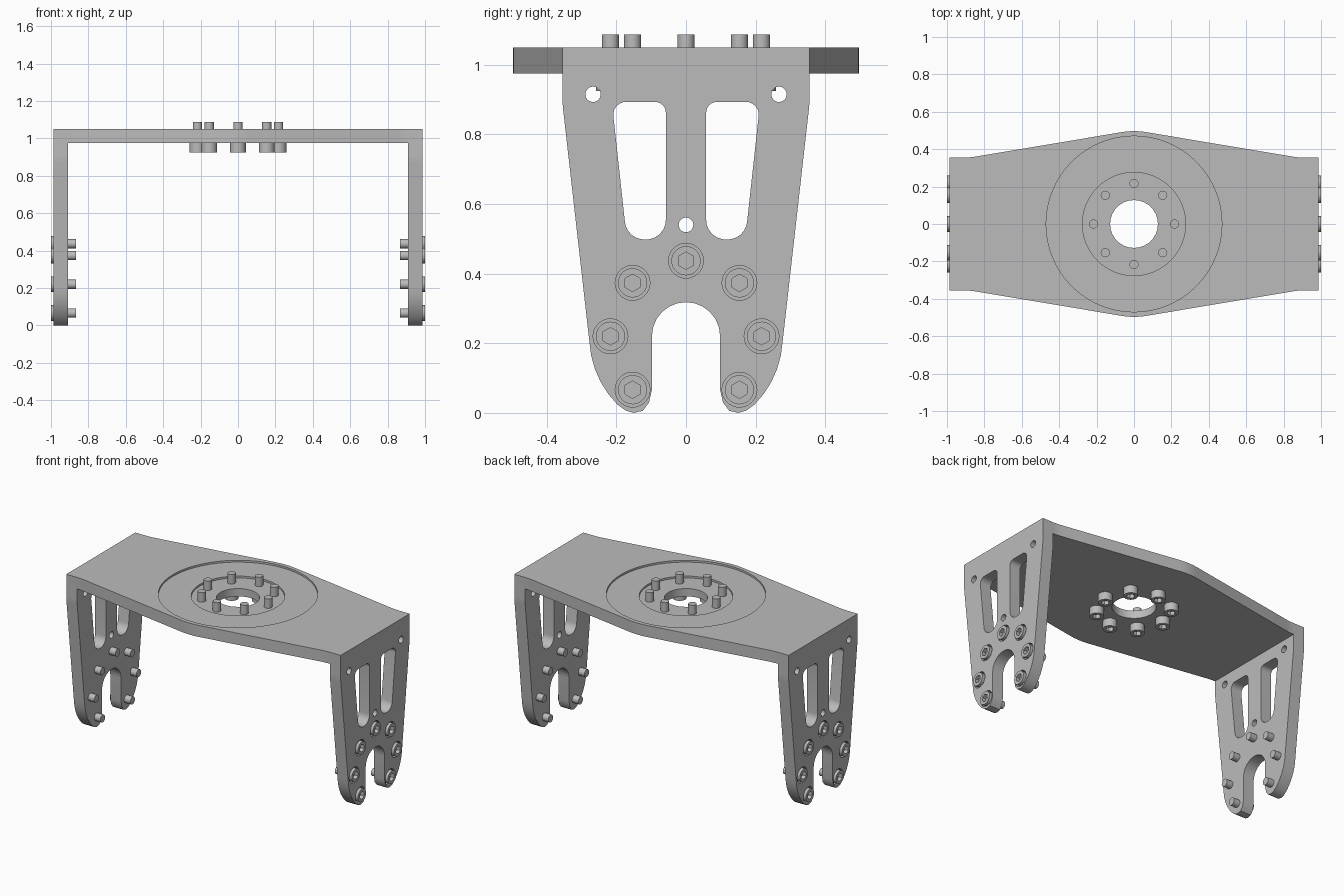
import bpy, bmesh
from math import sin, cos, tan, pi, radians
from mathutils import Vector, Matrix

if "Cube" in bpy.data.objects:
    bpy.data.objects.remove(bpy.data.objects["Cube"])

metal = bpy.data.materials.new("grey_metal")
metal.use_nodes = True
GREY = (0.5, 0.5, 0.5, 1)
metal.diffuse_color = GREY
metal.node_tree.nodes["Principled BSDF"].inputs["Base Color"].default_value = GREY


def arc(radius, start, end, steps, cx=0, cy=0):
    """Points on an arc, angles in degrees."""
    angles = [radians(start + (end - start) * i / steps) for i in range(steps + 1)]
    return [(cx + radius * cos(a), cy + radius * sin(a)) for a in angles]


def circle(radius, cx=0, cy=0, sides=28):
    return arc(radius, 0, 360, sides, cx, cy)[:-1]


def fillet(corners, steps=6):
    """Round each (x, y, radius) corner of a closed outline."""
    out = []
    for i, (x, y, r) in enumerate(corners):
        p = Vector((x, y))
        if r == 0:
            out.append((x, y))
            continue
        a = (Vector(corners[i - 1][:2]) - p).normalized()
        b = (Vector(corners[(i + 1) % len(corners)][:2]) - p).normalized()
        half = a.angle(b) / 2
        centre = p + (a + b).normalized() * r / sin(half)
        reach = r / tan(half)
        s, e = p + a * reach - centre, p + b * reach - centre
        for k in range(steps + 1):
            out.append(tuple(centre + s.lerp(e, k / steps).normalized() * r))
    return out


def add_slab(bm, loops, z0, z1):
    """Extrude an outline with holes between two heights into bm."""
    curve = bpy.data.curves.new("profile", 'CURVE')
    curve.dimensions, curve.fill_mode = '2D', 'BOTH'
    curve.extrude = (z1 - z0) / 2
    for loop in loops:
        spline = curve.splines.new('POLY')
        spline.points.add(len(loop) - 1)
        for point, (x, y) in zip(spline.points, loop):
            point.co = (x, y, 0, 1)
        spline.use_cyclic_u = True
    temp = bpy.data.objects.new("profile", curve)
    bpy.context.collection.objects.link(temp)
    graph = bpy.context.evaluated_depsgraph_get()
    mesh = bpy.data.meshes.new_from_object(temp.evaluated_get(graph))
    bpy.data.objects.remove(temp)
    bpy.data.curves.remove(curve)
    slab = bmesh.new()
    slab.from_mesh(mesh)
    bmesh.ops.remove_doubles(slab, verts=slab.verts, dist=1e-5)
    bmesh.ops.recalc_face_normals(slab, faces=slab.faces)
    slab.to_mesh(mesh)
    slab.free()
    mesh.transform(Matrix.Translation((0, 0, (z0 + z1) / 2)))
    bm.from_mesh(mesh)
    bpy.data.meshes.remove(mesh)


def place(name, mesh, matrix):
    obj = bpy.data.objects.new(name, mesh)
    obj.matrix_world = matrix
    bpy.context.collection.objects.link(obj)
    return obj


def make_mesh(name, layers):
    """Stack of (loops, z0, z1) slabs as one smooth-shaded mesh."""
    bm = bmesh.new()
    for loops, z0, z1 in layers:
        add_slab(bm, loops, z0, z1)
    mesh = bpy.data.meshes.new(name)
    bm.to_mesh(mesh)
    bm.free()
    mesh.materials.clear()
    mesh.materials.append(metal)
    for poly in mesh.polygons:
        poly.material_index = 0
    obj = place(name, mesh, Matrix())
    bpy.ops.object.select_all(action='DESELECT')
    obj.select_set(True)
    bpy.context.view_layer.objects.active = obj
    bpy.ops.object.shade_smooth_by_angle(angle=radians(30))
    bpy.data.objects.remove(obj)
    return mesh


END, INNER, SEAT = 0.987, 0.91, 0.95      # leg outer face, inner face, bolt seat
UNDER, TOP = 0.975, 1.05                  # top plate faces
RING, HUB = 0.217, 0.22                   # bolt circle radius, its height on a leg

# Top plate with a stepped round recess and a central hole
side = [(END, 0.355, 0), (0.88, 0.355, 0.4), (0, 0.502, 0.4),
        (-0.88, 0.355, 0.4), (-END, 0.355, 0)]
plate = fillet(side + [(-x, -y, r) for x, y, r in side])
bore = circle(0.128)
place("top_plate", make_mesh("top_plate", [
    ([plate, bore], UNDER, 1.026),
    ([plate, circle(0.276, sides=48)], 1.026, 1.038),
    ([plate, circle(0.47, sides=64)], 1.038, TOP)]), Matrix())

# Leg outline: tapered sides, round feet and an arched notch
half = [(0.355, UNDER, 0), (0.355, 0.89, 0.4)]
half += [(y, z, 0) for y, z in
         arc(0.278, -3, -45, 5, 0, HUB)
         + [(0.172, 0.006), (0.15, 0), (0.124, 0.006), (0.106, 0.03), (0.098, 0.066)]
         + arc(0.098, 0, 90, 6, 0, HUB)]
outline = fillet(half + [(-y, z, r) for y, z, r in reversed(half[:-1])])

# Leg openings: two tapered slots and three small holes
slot = fillet([(0.213, 0.893, 0.036), (0.058, 0.893, 0.03),
               (0.058, 0.498, 0.056), (0.17, 0.498, 0.056)])
openings = [slot, [(-y, z) for y, z in slot], circle(0.021, 0, 0.54),
            circle(0.022, 0.267, 0.915), circle(0.022, -0.267, 0.915)]
bolt_spots = [(RING * cos(k * pi / 4), HUB + RING * sin(k * pi / 4))
              for k in range(-1, 6)]
counterbores = [circle(0.05, y, z) for y, z in bolt_spots]


def bolt_mesh(name, length):
    """Socket-head bolt: head below zero, shaft upwards."""
    return make_mesh(name, [
        ([circle(0.0245, sides=20)], -0.01, length),
        ([circle(0.042)], -0.025, 0),
        ([circle(0.042), circle(0.025, sides=6)], -0.05, -0.025)])


# Legs: local x, y, z become world y, z, x
upright = Matrix(((0, 0, 1, 0), (1, 0, 0, 0), (0, 1, 0, 0), (0, 0, 0, 1)))
leg_bolt = bolt_mesh("leg_bolt", 0.084)
for name, sign in (("left", 1), ("right", -1)):
    layers = []
    for loops, a, b in (([outline] + openings, INNER, SEAT),
                        ([outline] + openings + counterbores, SEAT, END)):
        lo, hi = sorted((sign * a, sign * b))
        layers.append((loops, lo, hi))
    place(name + "_leg", make_mesh(name + "_leg", layers), upright)
    turn = Matrix.Rotation(-sign * pi / 2, 4, 'Y')
    for i, (y, z) in enumerate(bolt_spots):
        place(f"{name}_leg_bolt_{i + 1}", leg_bolt,
              Matrix.Translation((sign * SEAT, y, z)) @ turn)

# Ring of bolts through the top plate, heads underneath
plate_bolt = bolt_mesh("plate_bolt", 0.112)
for i in range(8):
    a = i * pi / 4
    place(f"plate_bolt_{i + 1}", plate_bolt,
          Matrix.Translation((RING * cos(a), RING * sin(a), UNDER)))
